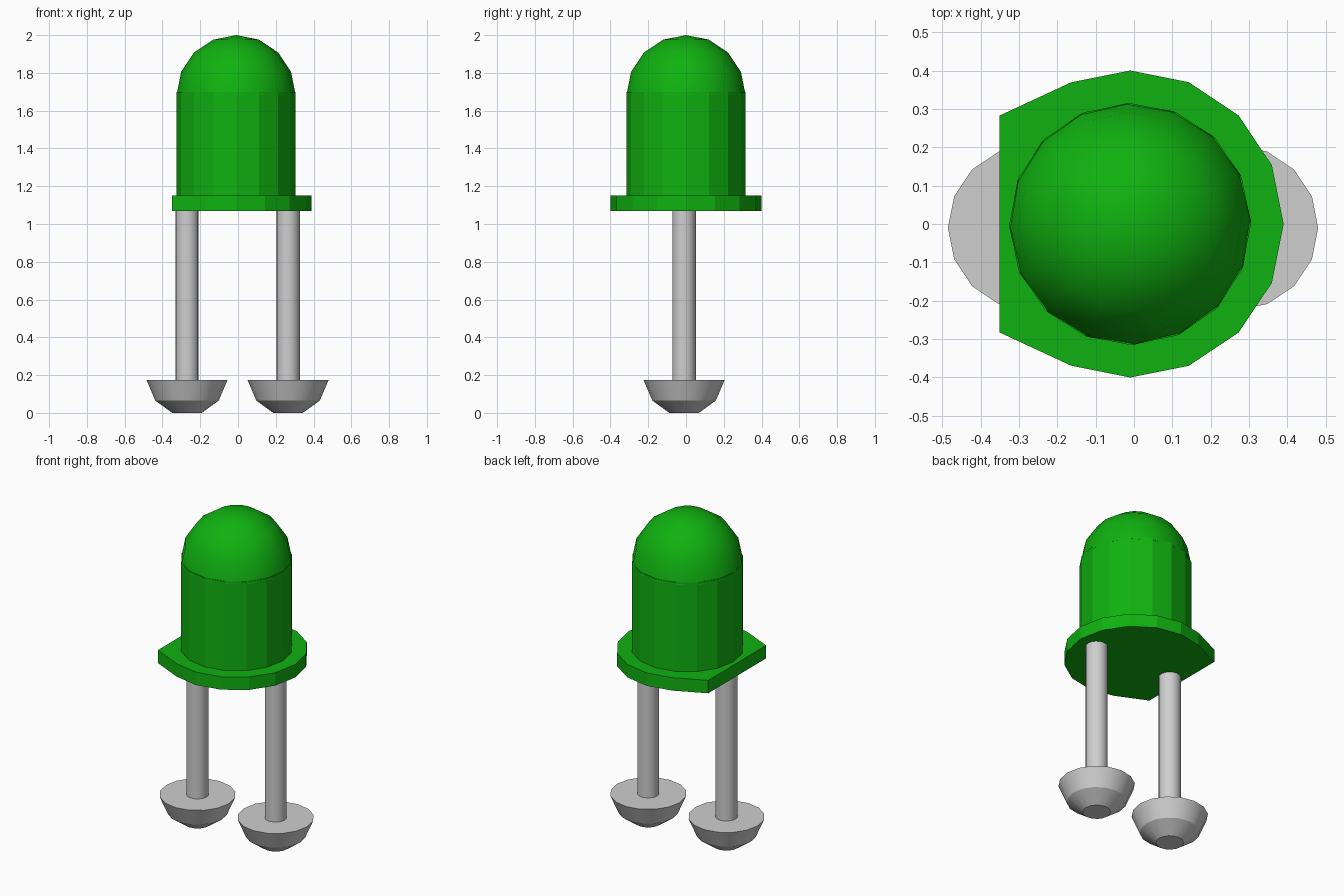
import bpy, bmesh, math

if "Cube" in bpy.data.objects:
    bpy.data.objects.remove(bpy.data.objects["Cube"], do_unlink=True)

SIDES = 16


def material(name, rgb):
    m = bpy.data.materials.new(name)
    m.use_nodes = True
    m.diffuse_color = (*rgb, 1)
    m.node_tree.nodes["Principled BSDF"].inputs["Base Color"].default_value = (*rgb, 1)
    return m


green = material("green plastic", (0.005, 0.44, 0.005))
grey = material("grey metal", (0.62, 0.62, 0.62))


def lathe(name, profile, loc, mat, smooth=None, turn=0.0, shape=None):
    """Stack rings of (radius, z); a zero radius closes to a point."""
    bm = bmesh.new()
    rings = []
    for r, z in profile:
        if r == 0:
            rings.append([bm.verts.new((0, 0, z))])
            continue
        ring = []
        for i in range(SIDES):
            a = 2 * math.pi * i / SIDES + turn
            x, y = r * math.cos(a), r * math.sin(a)
            if shape:
                x, y = shape(x, y)
            ring.append(bm.verts.new((x, y, z)))
        rings.append(ring)
    for lo, hi in zip(rings, rings[1:]):
        for i in range(SIDES):
            j = (i + 1) % SIDES
            if len(hi) == 1:
                bm.faces.new((lo[i], lo[j], hi[0]))
            else:
                bm.faces.new((lo[i], lo[j], hi[j], hi[i]))
    bm.faces.new(rings[0][::-1])
    if len(rings[-1]) > 1:
        bm.faces.new(rings[-1])
    bmesh.ops.dissolve_degenerate(bm, dist=1e-5, edges=bm.edges)
    bmesh.ops.recalc_face_normals(bm, faces=bm.faces)
    me = bpy.data.meshes.new(name)
    bm.to_mesh(me)
    bm.free()
    me.materials.append(mat)
    ob = bpy.data.objects.new(name, me)
    ob.location = loc
    bpy.context.collection.objects.link(ob)
    if smooth:
        bpy.ops.object.select_all(action='DESELECT')
        ob.select_set(True)
        bpy.context.view_layer.objects.active = ob
        bpy.ops.object.shade_smooth_by_angle(angle=math.radians(smooth))
    return ob


def flat_side(x, y):
    # Push the vertices beyond the 45 degree corners onto one flat edge
    if x < -0.27:
        return -0.34, y
    return x, y


# Lamp: flange with one flat edge, straight body, rounded dome
CX = -0.01
lathe("flange", [(0.40, 1.07), (0.40, 1.15)], (CX, 0, 0), green, shape=flat_side)
lathe("lamp_body", [(0.315, 1.14), (0.315, 1.70)], (CX, 0, 0), green)
dome = [(0.315 * math.cos(k * math.pi / 16), 1.685 + 0.315 * math.sin(k * math.pi / 16))
        for k in range(0, 8, 2)] + [(0, 2.0)]
lathe("lamp_dome", dome, (CX, 0, 0), green, smooth=40, turn=math.radians(1.5))

# Two legs with tapered feet
for side, x in (("left", 0.265), ("right", -0.27)):
    lathe(side + "_leg", [(0.062, 0.16), (0.062, 1.08)], (x, -0.01, 0), grey, smooth=30)
    lathe(side + "_foot", [(0.078, 0), (0.168, 0.065), (0.215, 0.175)],
          (x, -0.01, 0), grey, smooth=25)
